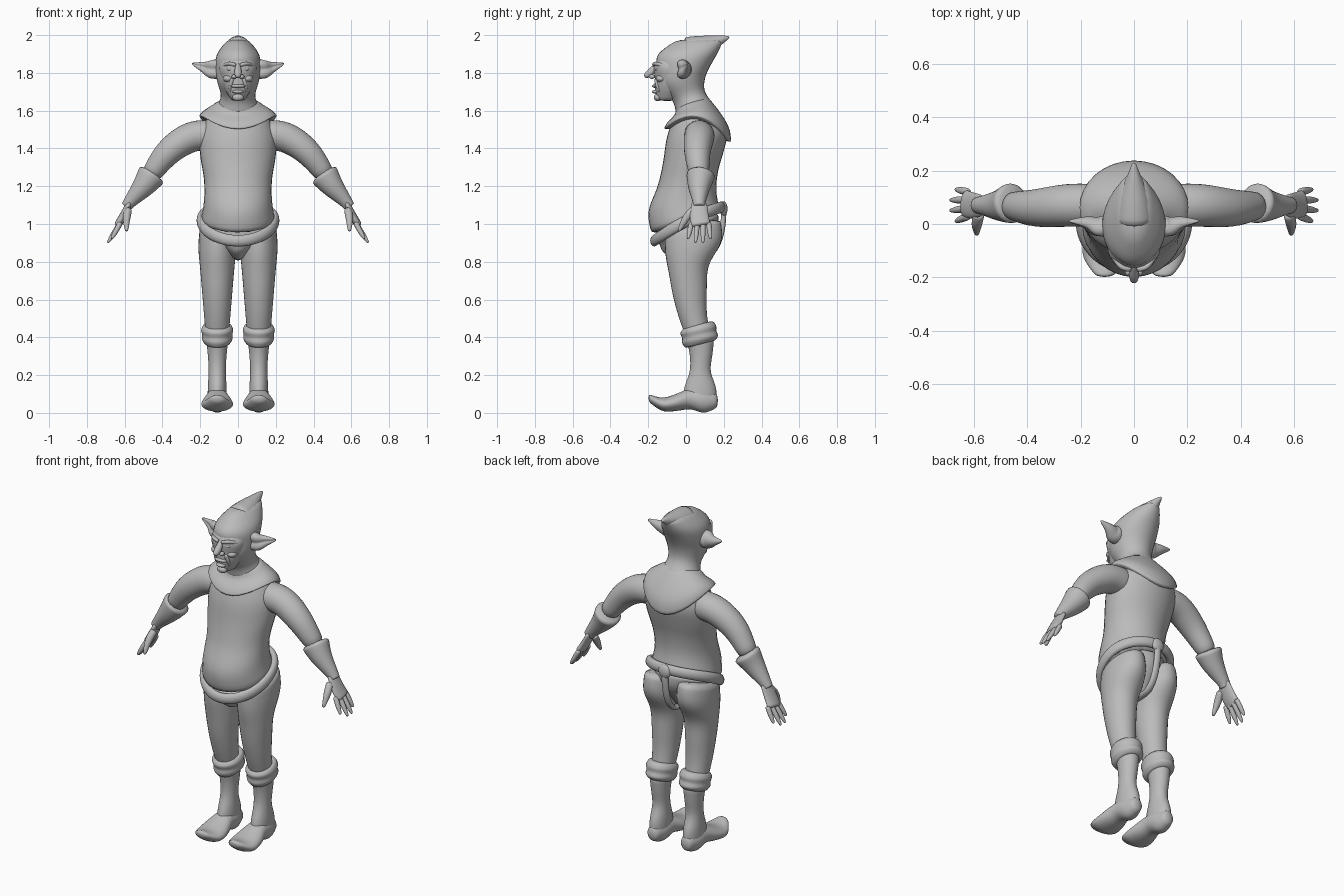
import bpy, bmesh, math
from mathutils import Vector

cube = bpy.data.objects.get("Cube")
if cube:
    bpy.data.objects.remove(cube, do_unlink=True)

clay = bpy.data.materials.new("plain_grey")
clay.use_nodes = True
grey = (.5, .5, .5, 1)
clay.diffuse_color = grey
clay.node_tree.nodes["Principled BSDF"].inputs["Base Color"].default_value = grey

SIDES = 16
GROW = 3 / (2 + math.cos(math.tau / SIDES))  # offsets subdivision shrinkage
CIRCLE = [(math.cos(math.tau * i / SIDES), math.sin(math.tau * i / SIDES))
          for i in range(SIDES)]


def smooth(rows, steps=3):
    """Resample rows of numbers along a curve passing through all of them."""
    rows = [Vector(row) for row in rows]
    rows = [rows[0] * 2 - rows[1], *rows, rows[-1] * 2 - rows[-2]]
    result = []
    for a, b, c, d in zip(rows, rows[1:], rows[2:], rows[3:]):
        for k in range(steps):
            t = k / steps
            result.append(b + (c - a) * t / 2 + (a * 2 - b * 5 + c * 4 - d) * t**2 / 2
                          + (b * 3 - c * 3 + d - a) * t**3 / 2)
    return result + [rows[-2]]


def skin(name, rings, mirror=False, closed=False):
    """Join rings of points into a smooth, subdivided object."""
    bm = bmesh.new()
    loops = [[bm.verts.new(point) for point in ring] for ring in rings]
    if closed:
        loops.append(loops[0])
    else:
        bm.faces.new(loops[0])
        bm.faces.new(loops[-1])
    for lower, upper in zip(loops, loops[1:]):
        for i in range(SIDES):
            bm.faces.new((lower[i - 1], lower[i], upper[i], upper[i - 1]))
    bmesh.ops.recalc_face_normals(bm, faces=bm.faces)
    mesh = bpy.data.meshes.new(name)
    bm.to_mesh(mesh)
    bm.free()
    mesh.materials.append(clay)
    mesh.shade_smooth()
    obj = bpy.data.objects.new(name, mesh)
    bpy.context.collection.objects.link(obj)
    if mirror:
        obj.modifiers.new("Mirror", "MIRROR").use_mirror_merge = False
    subdivision = obj.modifiers.new("Subdivision", "SUBSURF")
    subdivision.levels = subdivision.render_levels = 1


def loft(name, start, end, rows, center=0, tilt=(0, 0), lift=0,
         along_y=False, mirror=False):
    """Evenly spaced sections; each row is near edge, far edge, half width.
    Tilt raises the back, lift raises the sides of the first section."""
    rows = smooth(rows)
    rings = []
    for k, (near, far, width) in enumerate(rows):
        t = k / (len(rows) - 1)
        level = start + (end - start) * t
        slope = tilt[0] + (tilt[1] - tilt[0]) * t
        ring = []
        for c, s in CIRCLE:
            x = center + width * c * GROW
            across = (near + far) / 2 + (far - near) / 2 * s * GROW
            if along_y:
                ring.append((x, level, across))
            else:
                ring.append((x, across, level + slope * s + lift * (1 - t) * c * c))
        rings.append(ring)
    skin(name, rings, mirror)


def sweep(name, rows, ref=(0, 1, 0), flat=1, dent=0, mirror=False, closed=False):
    """Tube through rows of x, y, z, radius; ref points along its wide side."""
    rows = rows if closed else smooth(rows)
    points = [Vector(row[:3]) for row in rows]
    last, rings = len(points) - 1, []
    for k, point in enumerate(points):
        if closed:
            tangent = points[(k + 1) % len(points)] - points[k - 1]
        else:
            tangent = points[min(k + 1, last)] - points[max(k - 1, 0)]
        tangent.normalize()
        wide = Vector(ref)
        wide = (wide - tangent * wide.dot(tangent)).normalized()
        thin = tangent.cross(wide) * flat
        radius = rows[k][3] * GROW
        rings.append([point + (wide * c + thin * s) * radius
                      * (1 - dent * max(0, -c) ** 3) for c, s in CIRCLE])
    skin(name, rings, mirror, closed)


def blob(name, x, y, z, size):
    """Ellipsoid, doubled on the other side when it is off centre."""
    for side in (1, -1) if x else (1,):
        bpy.ops.mesh.primitive_uv_sphere_add(segments=SIDES, ring_count=10, radius=1,
                                             location=(x * side, y, z), scale=size)
        obj = bpy.context.object
        obj.name = name
        obj.data.materials.append(clay)
        obj.data.shade_smooth()


# Torso with round belly
loft("torso", 1.6, 1, [(-.05, .17, .14), (-.1, .22, .2), (-.12, .2, .2),
                       (-.15, .17, .18), (-.2, .16, .18), (-.18, .18, .2)],
     tilt=(0, .07))

# Shoulder cape, hood and its swept-back peak
loft("hood_cape", 1.45, 1.65, [(-.12, .24, .21), (-.1, .23, .19),
                               (-.06, .18, .15), (-.05, .11, .1)],
     tilt=(-.04, .03), lift=.12)
loft("hood", 1.6, 1.98, [(-.05, .15, .12), (-.07, .1, .09), (-.14, .1, .11),
                         (-.15, .13, .12), (-.15, .17, .11), (-.04, .2, .05)],
     tilt=(.03, 0))
sweep("hood_peak", [(0, 0, 1.91, .08), (0, .1, 1.94, .06),
                    (0, .17, 1.97, .03), (0, .23, 1.99, .006)], ref=(1, 0, 0))

# Face and features
loft("face", 1.65, 1.9, [(-.15, -.05, .03), (-.165, 0, .07), (-.165, 0, .09),
                         (-.17, 0, .1), (-.13, 0, .07)])
sweep("nose", [(0, -.15, 1.85, .01), (0, -.19, 1.8, .02), (0, -.22, 1.78, .01)],
      ref=(1, 0, 0))
sweep("brow", [(.01, -.17, 1.84, .01), (.05, -.16, 1.85, .01), (.09, -.1, 1.83, .01)],
      mirror=True)
sweep("nose_fold", [(.03, -.16, 1.77, .01), (.04, -.15, 1.73, .01),
                    (.04, -.14, 1.7, .005)], mirror=True)
blob("nostril", .02, -.18, 1.78, (.014, .016, .012))
blob("eye", .04, -.15, 1.82, (.02, .015, .01))
blob("cheek", .05, -.13, 1.77, (.03, .03, .02))
blob("upper_lip", 0, -.16, 1.73, (.04, .02, .01))
blob("lower_lip", 0, -.16, 1.7, (.03, .02, .01))
blob("chin", 0, -.15, 1.67, (.03, .02, .02))

# Long pointed ears, hollow at the front
sweep("ear", [(.09, -.02, 1.82, .05), (.14, -.02, 1.82, .05),
              (.18, 0, 1.83, .03), (.245, .01, 1.85, .005)], dent=.7, mirror=True)

# Arms, flared gloves and hands
sweep("arm", [(.13, .07, 1.47, .08), (.25, .07, 1.46, .08),
              (.37, .06, 1.38, .07), (.47, .07, 1.25, .05)], mirror=True)
sweep("glove_cuff", [(.45, .08, 1.27, .08), (.5, .07, 1.2, .06),
                     (.57, .07, 1.12, .035), (.59, .07, 1.09, .03)], mirror=True)
sweep("palm", [(.57, .07, 1.12, .04), (.61, .07, 1.04, .05), (.64, .08, .99, .05)],
      flat=.4, mirror=True)
for k in range(4):
    middle = k in (1, 2)
    base = Vector((.62, .03 + .03 * k, 1.01))
    tip = Vector((.69 if middle else .67, .01 + .04 * k, .9 if middle else .92))
    sweep(f"finger_{k + 1}", [(*base, .014), (*base.lerp(tip, .6), .013), (*tip, .006)],
          mirror=True)
sweep("thumb", [(.58, .04, 1.08, .02), (.59, 0, 1.03, .02), (.59, -.04, .96, .008)],
      mirror=True)

# Loincloth, tilted belt, and the strap tied at the back
loft("loincloth", 1, .81, [(-.16, .17, .19), (-.14, .17, .12),
                           (-.12, .12, .07), (-.06, .06, .02)], tilt=(.07, 0))
turn = [math.tau * i / 28 for i in range(28)]
sweep("belt", [(.2 * math.cos(a), .01 + .18 * math.sin(a),
                1 + .09 * math.sin(a) + .02 * math.cos(a) ** 2, .03) for a in turn],
      ref=(0, 0, 1), flat=.7, closed=True)
blob("belt_knot", 0, .2, 1.08, (.04, .02, .04))
sweep("back_strap", [(0, .2 * math.cos(a) ** .5, 1.07 - .25 * math.sin(a), .02)
                     for a in turn[:8]], ref=(1, 0, 0), flat=.7)

# Legs, folded boot cuffs, and boots with upturned toes
loft("leg", 1, .4, [(-.11, .18, .09), (-.11, .19, .1), (-.09, .12, .09),
                    (-.07, .11, .08), (-.04, .11, .07), (0, .13, .06)],
     center=.11, tilt=(.04, 0), mirror=True)
loft("boot_cuff", .47, .36, [(-.01, .14, .07), (-.03, .16, .085), (-.02, .16, .08),
                             (-.02, .17, .08), (0, .15, .06)],
     center=.11, tilt=(.02, .02), mirror=True)
loft("boot_shaft", .4, .04, [(0, .15, .06), (.02, .14, .05), (.02, .13, .045),
                             (-.01, .16, .05), (-.02, .16, .05)],
     center=.11, mirror=True)
loft("boot_foot", .17, -.2, [(.03, .1, .03), (0, .13, .055), (.02, .13, .06),
                             (.01, .1, .08), (.01, .08, .08), (.06, .1, .03)],
     center=.11, along_y=True, mirror=True)
